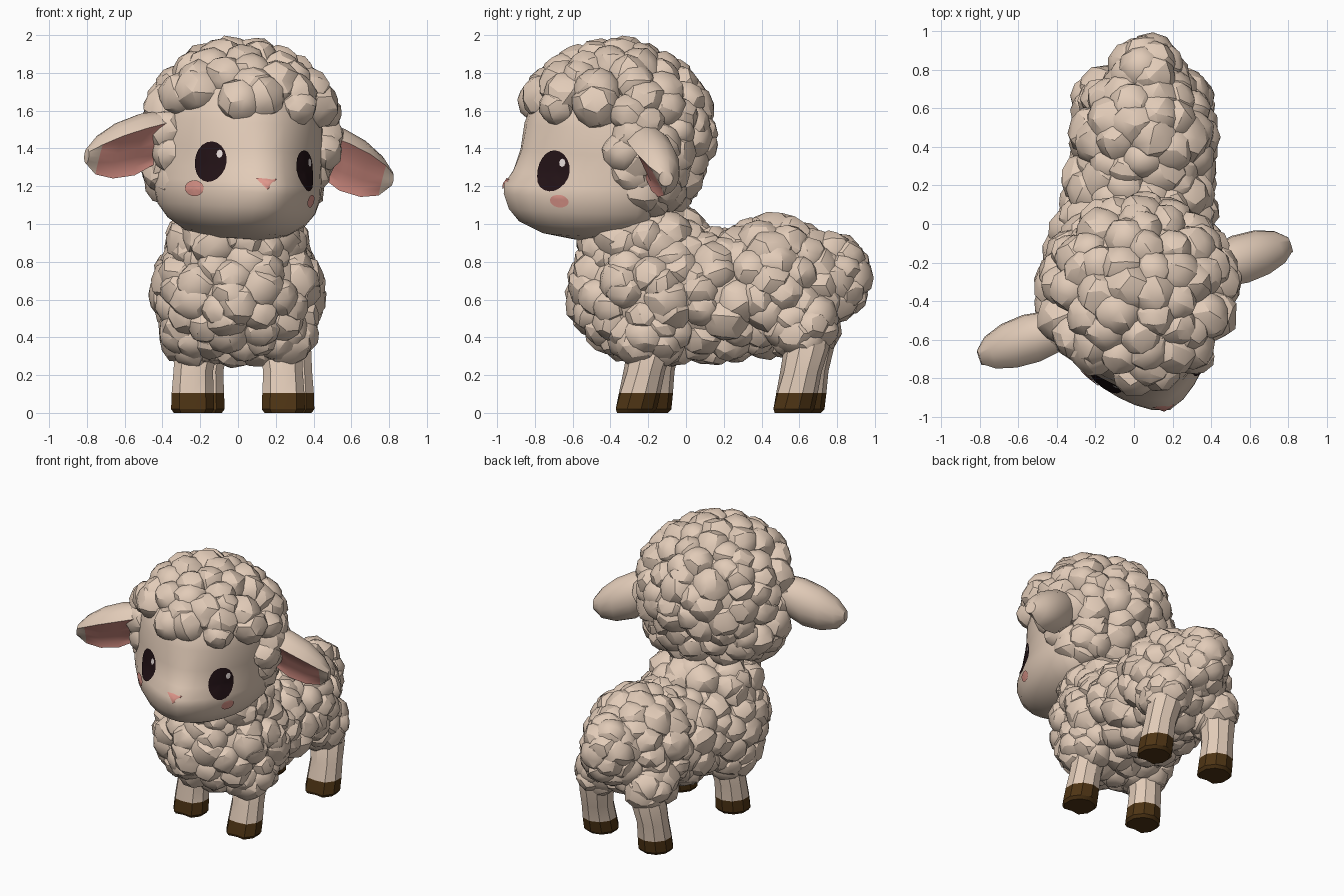
import bpy, bmesh, math, random
from mathutils import Vector, Matrix
from mathutils.bvhtree import BVHTree

if "Cube" in bpy.data.objects:
    bpy.data.objects.remove(bpy.data.objects["Cube"])

random.seed(4)


def material(name, rgb):
    m = bpy.data.materials.new(name)
    m.diffuse_color = (*rgb, 1)
    m.use_nodes = True
    m.node_tree.nodes["Principled BSDF"].inputs["Base Color"].default_value = m.diffuse_color
    return m


WOOL = material("cream_wool", (0.76, 0.60, 0.48))
HOOF = material("brown_hoof", (0.075, 0.034, 0.007))
PINK = material("ear_pink", (0.78, 0.32, 0.27))
BLUSH = material("blush_pink", (0.74, 0.31, 0.26))
DARK = material("eye_dark", (0.016, 0.006, 0.008))
WHITE = material("eye_glint", (0.8, 0.72, 0.70))

# The head is turned and tilted a little
HEAD = (Matrix.Translation((0.01, -0.385, 1.44))
        @ Matrix.Rotation(math.radians(18.5), 4, 'Z')
        @ Matrix.Rotation(math.radians(4), 4, 'Y'))


def finish(name, bm, mats, angle=30, matrix=None, recalc=True):
    if matrix:
        bm.transform(matrix)
    if recalc:
        bmesh.ops.recalc_face_normals(bm, faces=bm.faces)
    me = bpy.data.meshes.new(name)
    bm.to_mesh(me)
    bm.free()
    ob = bpy.data.objects.new(name, me)
    bpy.context.collection.objects.link(ob)
    for m in mats:
        me.materials.append(m)
    bpy.ops.object.select_all(action='DESELECT')
    ob.select_set(True)
    bpy.context.view_layer.objects.active = ob
    bpy.ops.object.shade_smooth_by_angle(angle=math.radians(angle))
    return ob


def loft(rings, rule=None):
    """Skin a list of closed rings; rule(ring, segment) gives the material."""
    bm = bmesh.new()
    vs = [[bm.verts.new(p) for p in r] for r in rings]
    n = len(vs[0])
    for i in range(len(vs) - 1):
        for j in range(n):
            k = (j + 1) % n
            f = bm.faces.new((vs[i][j], vs[i][k], vs[i + 1][k], vs[i + 1][j]))
            f.material_index = rule(i, j) if rule else 0
    bottom, top = bm.faces.new(vs[0]), bm.faces.new(vs[-1])
    if rule:
        bottom.material_index, top.material_index = rule(0, 0), rule(len(vs) - 2, 0)
    bmesh.ops.recalc_face_normals(bm, faces=bm.faces)
    return bm


def add_ball(bm, c, r, div, jitter=0.0):
    rot = Matrix.Rotation(random.uniform(0, 6.28), 4, Vector((random.random(), random.random(), 1)))
    mat = Matrix.Translation(c) @ Matrix.Diagonal((*r, 1)) @ (rot if jitter else Matrix())
    vs = bmesh.ops.create_icosphere(bm, subdivisions=div, radius=1, matrix=mat)['verts']
    for v in vs:
        v.co = c + (v.co - c) * (1 + random.uniform(-jitter, jitter))


def wool(name, blobs, core_inset, keep=None, matrix=None, core_shift=Vector()):
    """Cover ellipsoids (centre, radii) with faceted clumps, skipping buried ones."""
    bm = bmesh.new()
    blobs = [(Vector(c), Vector(r)) for c, r in blobs]
    for c, r in blobs:
        inset = min(core_inset, min(r) * 0.4)
        add_ball(bm, c + core_shift, r - Vector((inset,) * 3), 3)
        area = 4 * math.pi * (r.x * r.y + r.y * r.z + r.x * r.z) / 3
        n = max(10, int(area / 0.025))
        for i in range(n):
            z = 1 - 2 * (i + 0.5) / n
            a = i * 2.39996 + random.uniform(-0.2, 0.2)
            s = math.sqrt(1 - z * z)
            d = Vector((s * math.cos(a), s * math.sin(a), z))
            size = random.uniform(0.10, 0.14)
            p = c + Vector(d[k] * (r[k] - size * 0.6 - 0.032) for k in range(3))
            buried = any(sum(((p[k] - c2[k]) / (r2[k] - 0.07)) ** 2 for k in range(3)) < 0.85
                         for c2, r2 in blobs if c2 != c and min(r2) > 0.12)
            if buried or (keep and not keep(p)):
                continue
            add_ball(bm, p, (size, size, size * 0.95), 2, 0.055)
    return finish(name, bm, [WOOL], 24, matrix)


# Body fleece: chest, belly, rump, neck, shoulders and haunches
body = [((0, -0.17, 0.64), (0.46, 0.46, 0.40)),
        ((0.03, 0.15, 0.62), (0.41, 0.40, 0.37)),
        ((0.05, 0.45, 0.67), (0.38, 0.41, 0.38)),
        ((-0.01, -0.22, 0.90), (0.38, 0.36, 0.24))]
for s in (-1, 1):
    body += [((s * 0.23, -0.19, 0.44), (0.19, 0.23, 0.20)),
             ((0.05 + s * 0.20, 0.61, 0.47), (0.17, 0.20, 0.19))]
wool("body_fleece", body, 0.05)
wool("tail", [((0.07, 0.77, 0.71), (0.20, 0.21, 0.25))], 0.05)

# Head fleece: crown and nape, open at the face with a fringe over the forehead
wool("head_fleece", [((0.01, 0, 0.055), (0.54, 0.535, 0.49)),
                     ((0.0, 0.07, -0.18), (0.50, 0.39, 0.27))], 0.09,
     lambda p: p.z > 0.19 or p.y > -0.13, HEAD, Vector((0, 0.05, 0)))

# Face: stacked rings of (height, half width, front depth, roundness), wedge-like at the muzzle
profile = [(-0.52, 0.16, 0.22, 2), (-0.49, 0.27, 0.38, 1.9), (-0.43, 0.37, 0.51, 1.75),
           (-0.36, 0.43, 0.575, 1.6), (-0.28, 0.455, 0.605, 1.55), (-0.23, 0.46, 0.605, 1.5),
           (-0.16, 0.46, 0.555, 1.5), (-0.05, 0.455, 0.51, 1.6), (0.09, 0.44, 0.485, 1.75),
           (0.25, 0.38, 0.42, 2), (0.40, 0.22, 0.25, 2)]
rings = []
for z, w, f, power in profile:
    ring = []
    for j in range(32):
        a = 2 * math.pi * j / 32
        c, y = math.cos(a), math.sin(a)
        if y < 0:
            scale = (abs(c) ** power + abs(y) ** power) ** (-1 / power)
            ring.append((w * c * scale, f * y * scale, z))
        else:
            ring.append((w * c, y * w * 0.5, z))
    rings.append(ring)
face_bm = loft(rings)
bvh = BVHTree.FromBMesh(face_bm)
finish("face", face_bm, [WOOL], 35, HEAD)


def plate(name, x, z, u0, v0, w, h, mat, lift, segs=20, nx=0.0):
    """Thin patch laid on the face, centred at (x, z) with offset (u0, v0)."""
    n = Vector((nx, -1, 0)).normalized()
    u = Vector((0, 0, 1)).cross(n)
    hit = bvh.ray_cast(Vector((x, -2, z)), Vector((0, 1, 0)))[0]
    bm = bmesh.new()

    def spot(a, b):
        p = hit + u * a + Vector((0, 0, b)) + n
        q = bvh.ray_cast(p, -n)[0] or hit
        return bm.verts.new(q + n * lift)

    mid = spot(u0, v0)
    loops = [[spot(u0 + w * k / 3 * math.cos(t), v0 + h * k / 3 * math.sin(t))
              for t in (2 * math.pi * j / segs - math.pi / 2 for j in range(segs))] for k in (1, 2, 3)]
    for j in range(segs):
        k = (j + 1) % segs
        bm.faces.new((mid, loops[0][j], loops[0][k]))
        for a, b in zip(loops, loops[1:]):
            bm.faces.new((a[j], b[j], b[k], a[k]))
    for f in bm.faces:
        f.normal_update()
        if f.normal.dot(n) < 0:
            f.normal_flip()
    finish(name, bm, [mat], 60, HEAD, recalc=False)


# Eyes, glints, cheeks and nose
for side, s, ex, cx in (("right", -1, -0.275, -0.34), ("left", 1, 0.235, 0.285)):
    ez, cz = (-0.13, -0.275) if s < 0 else (-0.142, -0.30)
    plate(side + "_eye", ex, ez, 0, 0, 0.094, 0.108, DARK, 0.007, nx=s * 0.7)
    plate(side + "_eye_glint", ex, ez, 0.05, 0.045, 0.018, 0.022, WHITE, 0.0095, 8, s * 0.7)
    plate(side + "_cheek", cx, cz, 0, 0, 0.06 if s < 0 else 0.05, 0.042 if s < 0 else 0.034,
          BLUSH, 0.007, nx=s * 0.75)
plate("nose", -0.03, -0.222, 0, 0, 0.064, 0.04, BLUSH, 0.009, 3)

# Ears: leaf-shaped shells, the pink hollow set into the lower front under a rim
stations = [(0.36, 0.02, 0.09, 0.09), (0.46, -0.01, 0.14, 0.12), (0.58, -0.06, 0.165, 0.14),
            (0.70, -0.10, 0.15, 0.13), (0.80, -0.13, 0.105, 0.095), (0.86, -0.14, 0.04, 0.04)]
tilt = math.radians(-6)
for side, s, shift in (("right", -1, -0.035), ("left", 1, 0.01)):
    rings = []
    for i, (x, cz, rz, ry) in enumerate(stations):
        pts = [(math.cos(2 * math.pi * j / 14) * ry, math.sin(2 * math.pi * j / 14) * rz)
               for j in range(14)]
        if 0 < i < 5:
            low, high = pts[10], pts[1]
            for k, j in enumerate((11, 12, 13, 0)):
                t = (k + 1) / 5
                sink = 0.022 if i < 4 else 0.008
                pts[j] = (low[0] + (high[0] - low[0]) * t - sink, low[1] + (high[1] - low[1]) * t)
        rings.append([(s * x, -o * math.cos(tilt) - a * math.sin(tilt) + shift,
                       cz - o * math.sin(tilt) + a * math.cos(tilt)) for o, a in pts])
    bm = loft(rings, lambda i, j: 1 if j in (10, 11, 12, 13, 0) and 0 < i < 4 else 0)
    finish(side + "_ear", bm, [WOOL, PINK], 40, HEAD)

# Legs with slightly cleft hooves; (foot x, foot y, lean at the top)
legs = {"front_right_leg": (-0.24, -0.20, 0.06), "front_left_leg": (0.24, -0.28, 0.12),
        "back_right_leg": (-0.185, 0.61, 0.07), "back_left_leg": (0.29, 0.555, 0.11)}
for name, (x, y, lean) in legs.items():
    rings = []
    for z, r, cleft in ((0, 0.105, 0.72), (0.02, 0.12, 0.75), (0.105, 0.117, 0.88),
                        (0.22, 0.11, 1), (0.34, 0.12, 1), (0.44, 0.10, 1)):
        cx = x + (0.05 - x) * max(0, z - 0.2) * 0.5
        rings.append([(cx + r * (cleft if j == 0 else 1) * math.sin(j * math.pi / 5),
                       y + lean * z / 0.45 - r * (cleft if j == 0 else 1) * math.cos(j * math.pi / 5), z)
                      for j in range(10)])
    bm = loft(rings, lambda i, j: 1 if i < 2 else 0)
    finish(name, bm, [WOOL, HOOF], 30)
